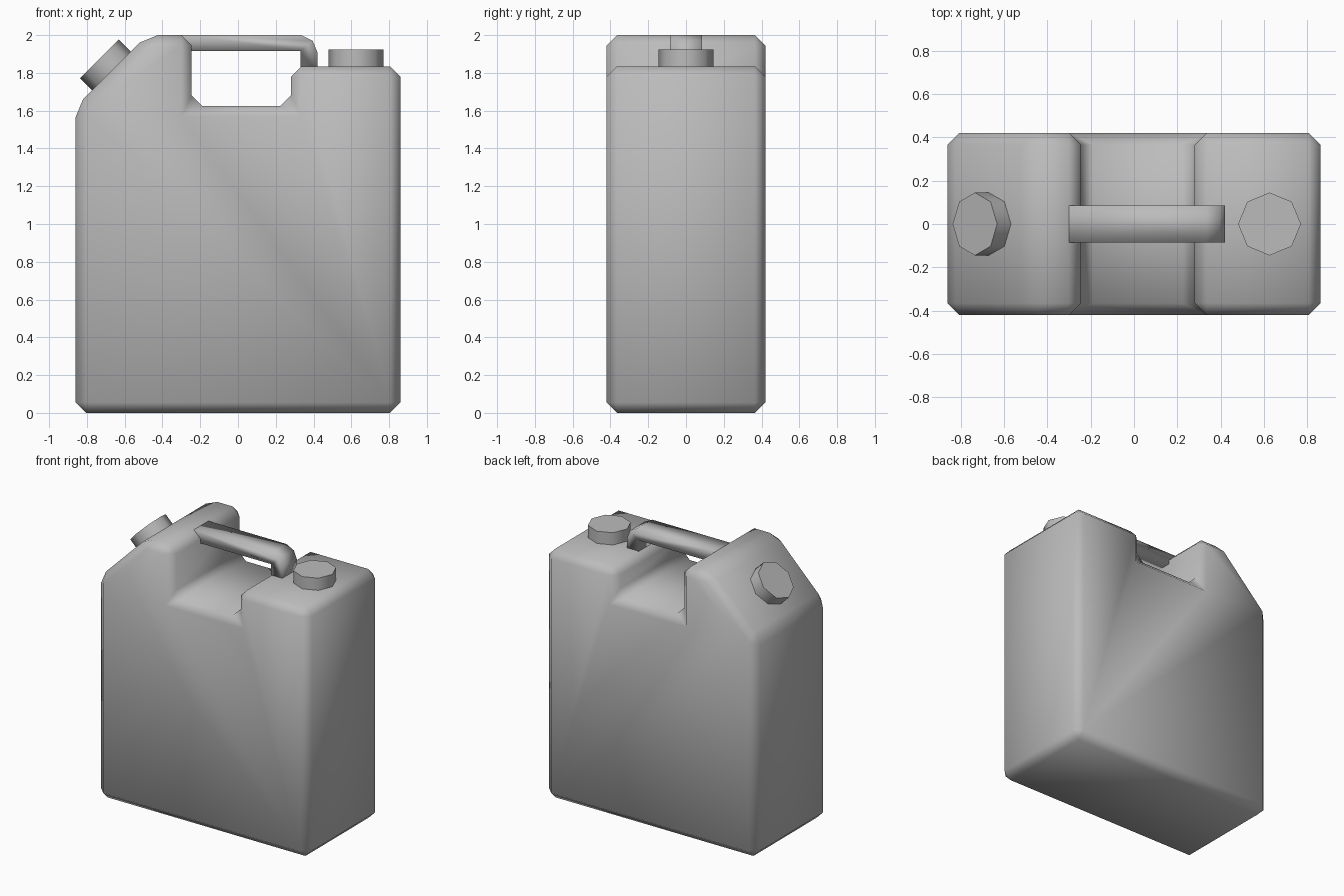
import bpy, bmesh, math
from mathutils import Vector

cube = bpy.data.objects.get("Cube")
if cube:
    bpy.data.objects.remove(cube, do_unlink=True)

# One plain grey plastic for everything
grey = bpy.data.materials.new("grey_plastic")
grey.use_nodes = True
color = (0.5, 0.5, 0.5, 1)
grey.diffuse_color = color
grey.node_tree.nodes["Principled BSDF"].inputs["Base Color"].default_value = color


def finish(name, bm, smooth_angle, bevel=0):
    bmesh.ops.recalc_face_normals(bm, faces=bm.faces)
    mesh = bpy.data.meshes.new(name)
    bm.to_mesh(mesh)
    bm.free()
    mesh.materials.append(grey)
    obj = bpy.data.objects.new(name, mesh)
    bpy.context.collection.objects.link(obj)
    bpy.ops.object.select_all(action='DESELECT')
    bpy.context.view_layer.objects.active = obj
    obj.select_set(True)
    if bevel:
        mod = obj.modifiers.new("chamfer", 'BEVEL')
        mod.width = bevel
        mod.segments = 1
        mod.limit_method = 'ANGLE'
        mod.angle_limit = math.radians(30)
        bpy.ops.object.modifier_apply(modifier=mod.name)
    bpy.ops.object.shade_smooth_by_angle(angle=math.radians(smooth_angle))
    return obj


def extrude_profile(name, points, half_depth, smooth_angle, bevel=0):
    bm = bmesh.new()
    face = bm.faces.new([bm.verts.new((x, -half_depth, z)) for x, z in points])
    ext = bmesh.ops.extrude_face_region(bm, geom=[face])
    verts = [g for g in ext["geom"] if isinstance(g, bmesh.types.BMVert)]
    bmesh.ops.translate(bm, verts=verts, vec=(0, 2 * half_depth, 0))
    return finish(name, bm, smooth_angle, bevel)


def cap(name, base, axis, radius=0.145, height=0.09, sunk=0.03):
    bm = bmesh.new()
    bmesh.ops.create_cone(bm, cap_ends=True, segments=8, radius1=radius,
                          radius2=radius, depth=height + sunk)
    obj = finish(name, bm, 50)
    axis = Vector(axis).normalized()
    obj.location = Vector(base) + axis * (height - sunk) / 2
    obj.rotation_euler = (0, math.atan2(axis.x, axis.z), 0)
    return obj


# Can body: sloped shoulder, hand notch, chamfered all round
extrude_profile("can_body", [
    (-0.86, 0), (0.86, 0), (0.86, 1.835), (0.28, 1.835), (0.28, 1.625),
    (-0.245, 1.625), (-0.245, 2.0), (-0.48, 2.0), (-0.86, 1.62)],
    0.42, 60, bevel=0.055)

# Carrying handle bridging the notch
extrude_profile("handle", [
    (-0.3, 1.915), (0.33, 1.915), (0.33, 1.8), (0.42, 1.8), (0.42, 1.91),
    (0.395, 1.97), (0.335, 2.0), (-0.3, 2.0)],
    0.085, 180)

# Screw caps on the sloped shoulder and on the flat top
cap("spout_cap", (-0.67, 0, 1.81), (-1, 0, 1))
cap("filler_cap", (0.625, 0, 1.835), (0, 0, 1))
